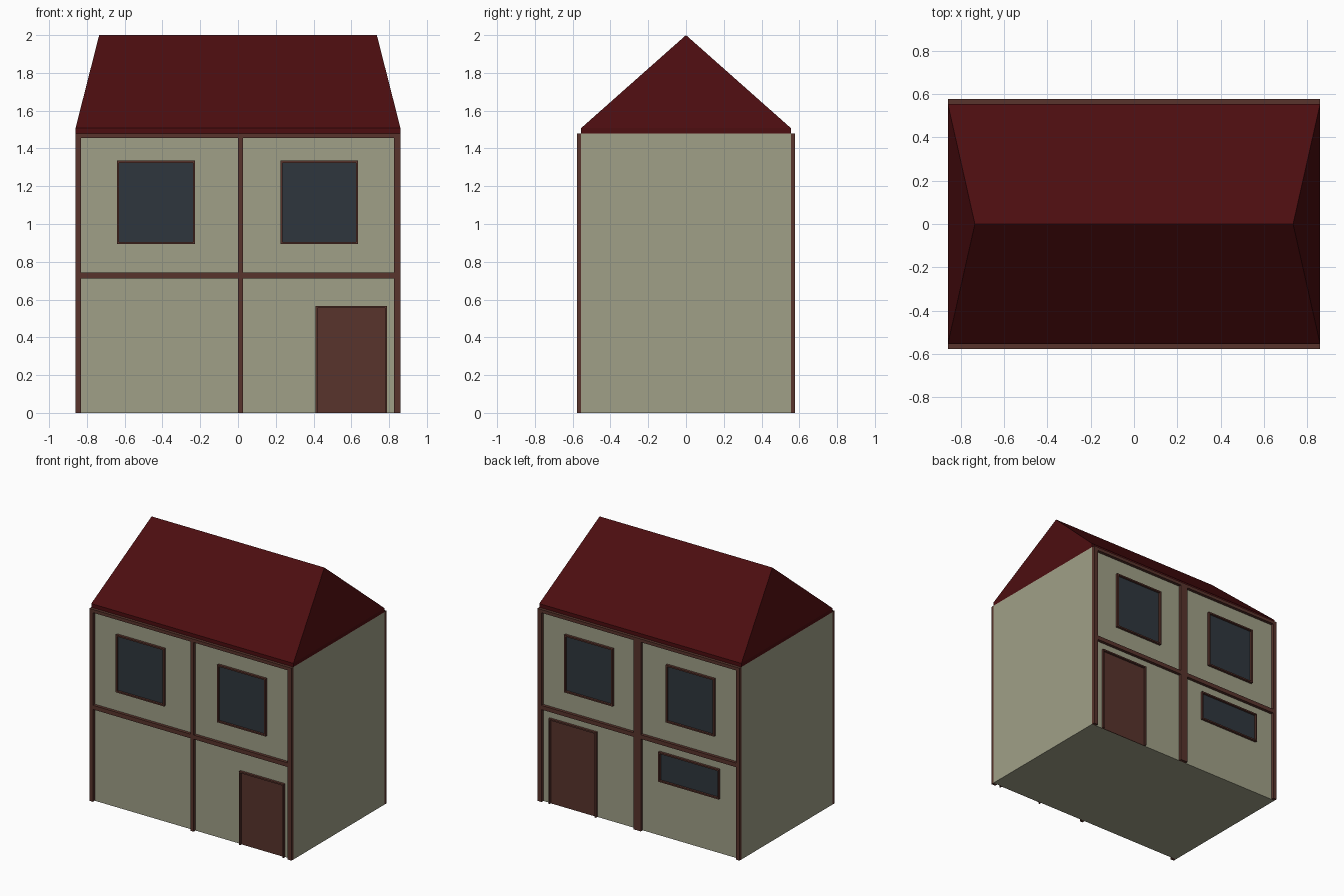
import bpy, bmesh

if "Cube" in bpy.data.objects:
    bpy.data.objects.remove(bpy.data.objects["Cube"])


def material(name, rgb):
    m = bpy.data.materials.new(name)
    m.diffuse_color = (*rgb, 1)
    m.use_nodes = True
    m.node_tree.nodes["Principled BSDF"].inputs["Base Color"].default_value = m.diffuse_color
    return m


PLASTER = material("plaster", (0.35, 0.35, 0.245))
TIMBER = material("timber", (0.098, 0.034, 0.025))
TILE = material("roof_red", (0.072, 0.004, 0.005))
GLASS = material("dark_glass", (0.028, 0.037, 0.047))

W, D, H = 0.86, 0.555, 1.48   # half width, half depth, wall height
OUT = 0.578                   # outer plane of the timber


def make_object(name, bm, mat):
    bmesh.ops.recalc_face_normals(bm, faces=bm.faces)
    me = bpy.data.meshes.new(name)
    bm.to_mesh(me)
    bm.free()
    me.materials.append(mat)
    ob = bpy.data.objects.new(name, me)
    bpy.context.collection.objects.link(ob)
    return ob


def add_box(bm, x, y, z):
    vs = bmesh.ops.create_cube(bm, size=1)["verts"]
    for v in vs:
        for i, (a, b) in enumerate((x, y, z)):
            v.co[i] = a if v.co[i] < 0 else b


def boxes(name, mat, side, rects, near, far):
    """Plates on the front (side -1) or back (side 1) wall; rect = x0, x1, z0, z1."""
    bm = bmesh.new()
    for x0, x1, z0, z1 in rects:
        add_box(bm, (x0, x1), sorted((side * near, side * far)), (z0, z1))
    return make_object(name, bm, mat)


def opening(name, mat, side, x0, x1, z0, z1, sill=True):
    """A thin raised frame with a recessed panel in it."""
    t = 0.011
    bars = [(x0, x0 + t, z0, z1), (x1 - t, x1, z0, z1), (x0 + t, x1 - t, z1 - t, z1)]
    if sill:
        bars.append((x0 + t, x1 - t, z0, z0 + t))
    boxes(name + "_frame", TIMBER, side, bars, D - 0.002, 0.574)
    boxes(name + "_panel", mat, side,
          [(x0 + t, x1 - t, z0 + (t if sill else 0), z1 - t)], D - 0.002, D + 0.003)


# Plaster walls
bm = bmesh.new()
add_box(bm, (-W, W), (-D, D), (0, H))
make_object("walls", bm, PLASTER)

# Roof: short vertical eave, then steep hips up to the ridge
bm = bmesh.new()
rings = [[bm.verts.new((sx * W, sy * D, z)) for sx, sy in
          ((-1, -1), (1, -1), (1, 1), (-1, 1))] for z in (H, 1.508)]
ridge = [bm.verts.new((s * 0.735, 0, 2.0)) for s in (-1, 1)]
low, up = rings
bm.faces.new(low)
for i in range(4):
    j = (i + 1) % 4
    bm.faces.new((low[i], low[j], up[j], up[i]))
bm.faces.new((up[0], up[1], ridge[1], ridge[0]))
bm.faces.new((up[2], up[3], ridge[0], ridge[1]))
bm.faces.new((up[1], up[2], ridge[1]))
bm.faces.new((up[3], up[0], ridge[0]))
make_object("roof", bm, TILE)

# Timber beams on front and back, with upper windows on both
for side, label, c0, c1 in ((-1, "front", 0.0, 0.027), (1, "back", -0.02, 0.04)):
    boxes(label + "_beams", TIMBER, side, [
        (-W, -0.83, 0, H), (0.825, W, 0, H),
        (-0.83, 0.825, 1.455, H),
        (c0, c1, 0, 1.455),
        (-0.83, c0, 0.711, 0.743), (c1, 0.825, 0.711, 0.743),
    ], D - 0.001, OUT)
    opening(label + "_left_window", GLASS, side, -0.64, -0.228, 0.893, 1.335)
    opening(label + "_right_window", GLASS, side, 0.224, 0.636, 0.893, 1.335)

# Doors and the low back window
opening("front_door", TIMBER, -1, 0.41, 0.79, 0, 0.565, sill=False)
opening("back_door", TIMBER, 1, 0.365, 0.77, 0, 0.655, sill=False)
opening("back_low_window", GLASS, 1, -0.68, -0.165, 0.42, 0.648)
